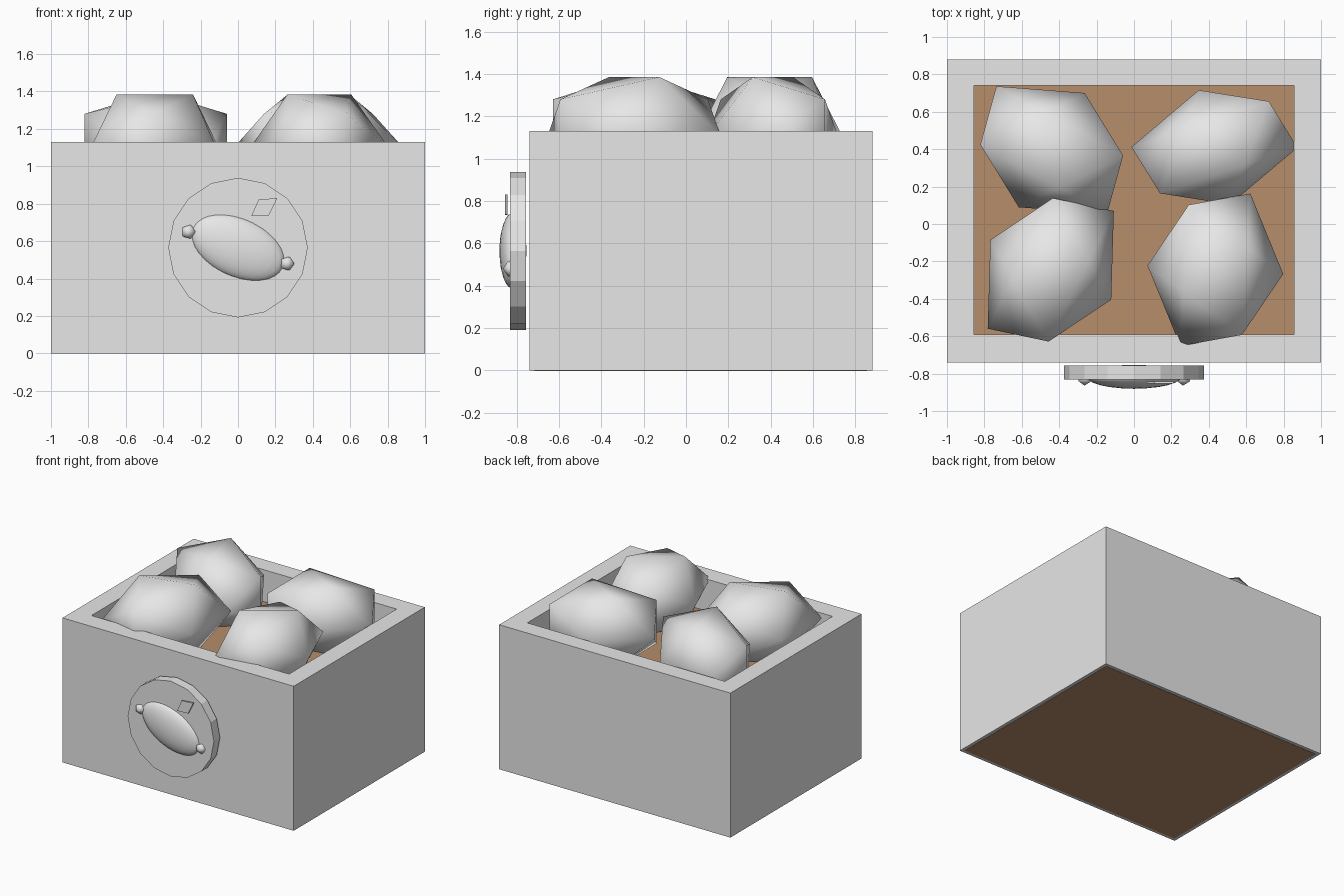
import bpy
import bmesh
import math
from mathutils import Matrix, Vector

if "Cube" in bpy.data.objects:
    bpy.data.objects.remove(bpy.data.objects["Cube"], do_unlink=True)


def material(name, rgb):
    m = bpy.data.materials.new(name)
    m.use_nodes = True
    m.diffuse_color = (*rgb, 1)
    m.node_tree.nodes["Principled BSDF"].inputs["Base Color"].default_value = (*rgb, 1)
    return m


GREY = material("light_grey", (0.8, 0.8, 0.8))
BROWN = material("soil_brown", (0.466, 0.27, 0.145))


def finish(bm, name, mat, smooth=False):
    bmesh.ops.recalc_face_normals(bm, faces=bm.faces)
    for f in bm.faces:
        f.smooth = smooth
    mesh = bpy.data.meshes.new(name)
    bm.to_mesh(mesh)
    bm.free()
    mesh.materials.append(mat)
    ob = bpy.data.objects.new(name, mesh)
    bpy.context.collection.objects.link(ob)
    return ob


def box(name, lo, hi, mat):
    bm = bmesh.new()
    lo, hi = Vector(lo), Vector(hi)
    bmesh.ops.create_cube(bm, size=1, matrix=Matrix.Translation((lo + hi) / 2)
                          @ Matrix.Diagonal((*(hi - lo), 1)))
    return finish(bm, name, mat)


def lump(name, centre, long_axis, cross_axis, up_axis):
    """Twelve-cornered lump (icosahedron) stretched along three axes."""
    g = (1 + math.sqrt(5)) / 2
    axes = [Vector(a) for a in (long_axis, cross_axis, up_axis)]
    bm = bmesh.new()
    for k in range(3):
        for s in (-1, 1):
            for t in (-g, g):
                c = [0, 0, 0]
                c[k], c[(k + 1) % 3] = t, 0
                c[(k + 2) % 3] = s
                p = sum((a * w for a, w in zip(axes, c)), Vector(centre))
                bm.verts.new(p)
    bmesh.ops.convex_hull(bm, input=bm.verts)
    return finish(bm, name, GREY, smooth=True)


# Crate walls: open frame with a rim
bm = bmesh.new()
rings = []
for x, y0, y1 in ((1, -0.74, 0.88), (0.855, -0.59, 0.74)):
    for z in (0, 1.13):
        rings.append([bm.verts.new((px, py, z)) for px, py in
                      ((-x, y0), (x, y0), (x, y1), (-x, y1))])
ob, ot, ib, it = rings
for a, b in ((ob, ot), (ot, it), (it, ib), (ib, ob)):
    for i in range(4):
        j = (i + 1) % 4
        bm.faces.new((a[i], a[j], b[j], b[i]))
finish(bm, "crate_walls", GREY)

# Soil filling and the base board under the crate
box("soil_fill", (-0.855, -0.59, 0.01), (0.855, 0.74, 0.88), BROWN)
box("base_board", (-0.975, -0.715, -0.002), (0.975, 0.855, 0.02), BROWN)

# Four tubers: centre, half long axis, half cross axis
for name, c, a, e in (
        ("front_right_tuber", (-0.445, -0.245), (0.007, 0.237), (0.204, 0.048)),
        ("front_left_tuber", (0.435, -0.245), (0.088, -0.215), (0.17, 0.119)),
        ("back_right_tuber", (-0.44, 0.395), (0.236, -0.018), (-0.037, 0.2)),
        ("back_left_tuber", (0.43, 0.41), (0.18, 0.152), (0.163, -0.095))):
    lump(name, (*c, 1.11), (*a, 0), (*e, 0), (0, 0, 0.17))

# Round badge on the front
bm = bmesh.new()
bmesh.ops.create_cone(bm, cap_ends=True, segments=16, radius1=0.373, radius2=0.373, depth=0.075,
                      matrix=Matrix.Translation((0, -0.793, 0.565)) @ Matrix.Rotation(math.pi / 2, 4, "X"))
finish(bm, "badge_disc", GREY)

# Raised oval on the badge
bm = bmesh.new()
bmesh.ops.create_uvsphere(bm, u_segments=24, v_segments=16, radius=1,
                          matrix=Matrix.Translation((0, -0.817, 0.565))
                          @ Matrix.Rotation(math.radians(24), 4, "Y")
                          @ Matrix.Diagonal((0.268, 0.064, 0.157, 1)))
finish(bm, "badge_oval", GREY, smooth=True)

# Small knobs at both ends of the oval
for name, x, z in (("badge_knob_right", -0.265, 0.65), ("badge_knob_left", 0.262, 0.48)):
    bm = bmesh.new()
    bmesh.ops.create_icosphere(bm, subdivisions=1, radius=0.042,
                               matrix=Matrix.Translation((x, -0.822, z)) @ Matrix.Rotation(math.pi / 2, 4, "X"))
    finish(bm, name, GREY, smooth=True)

# Slanted leaf plate
bm = bmesh.new()
corners = [bm.verts.new((x, -0.842, z)) for x, z in
           ((0.07, 0.733), (0.165, 0.737), (0.21, 0.83), (0.11, 0.822))]
face = bm.faces.new(corners)
new = bmesh.ops.extrude_face_region(bm, geom=[face])["geom"]
bmesh.ops.translate(bm, vec=(0, -0.012, 0), verts=[v for v in new if isinstance(v, bmesh.types.BMVert)])
finish(bm, "badge_leaf", GREY)
